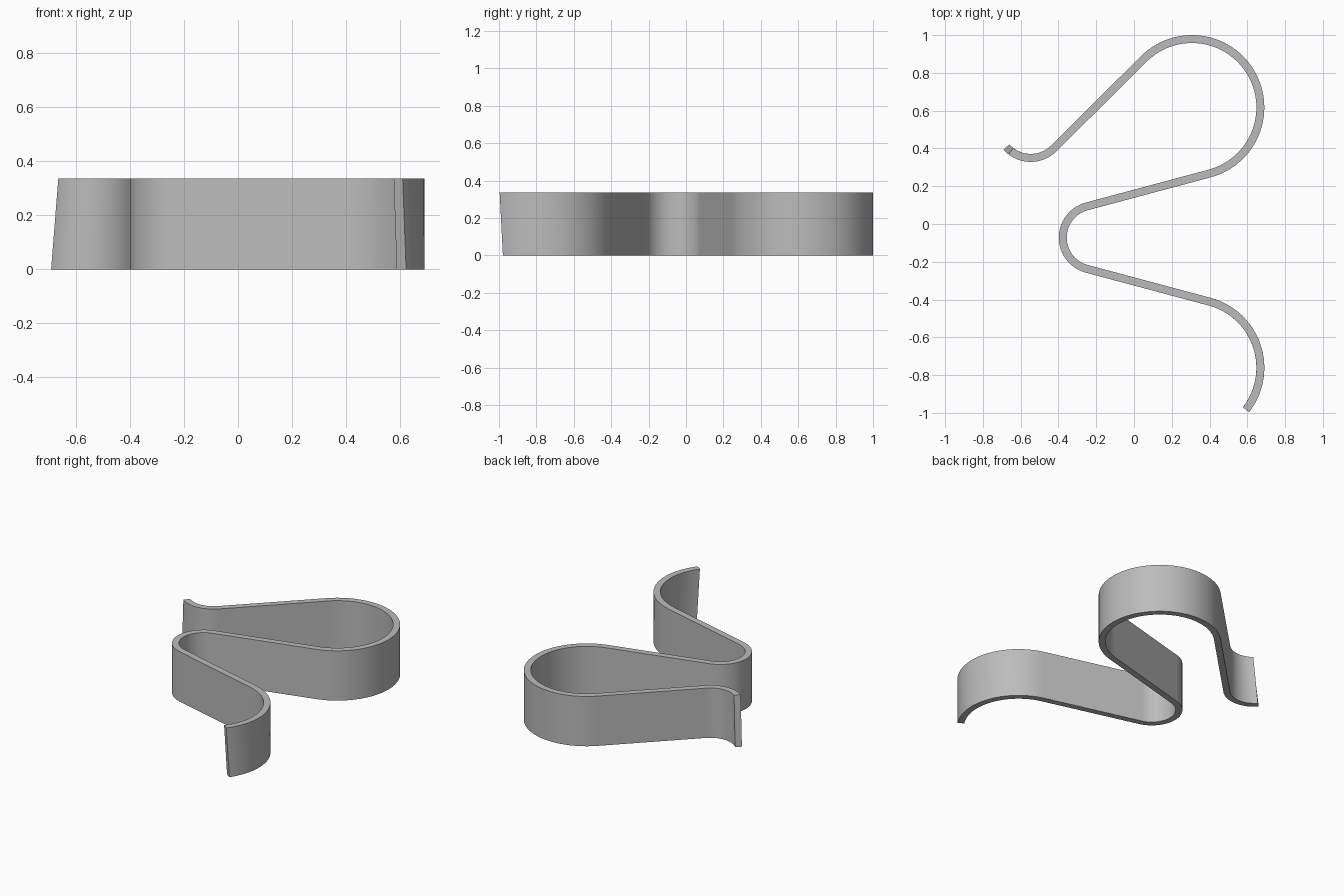
import bpy
import bmesh
import math

cube = bpy.data.objects.get("Cube")
if cube:
    bpy.data.objects.remove(cube, do_unlink=True)

HEIGHT = 0.335
HALF = 0.021  # half the band thickness

# Arcs of the centre line, joined by straight runs:
# centre x, centre y, radius, start angle (bottom, top), end angle (bottom, top), steps, turn
ARCS = [
    (0.307, -0.761, 0.362, (-34.7, -37.9), (75, 75), 32, 1),
    (-0.206, -0.072, 0.171, (255, 255), (105, 105), 32, -1),
    (0.307, 0.617, 0.362, (-75, -75), (135, 135), 56, 1),
    (-0.547, 0.524, 0.174, (315, 315), (222.2, 232.8), 24, -1),
]


def arc_sections(cx, cy, r, start, end, steps, turn):
    """Four corners per section: bottom left, bottom right, top right, top left of the path."""
    for i in range(steps + 1):
        t = i / steps
        low, high = (math.radians(s + (e - s) * t) for s, e in zip(start, end))
        corners = [(low, -turn, 0), (low, turn, 0), (high, turn, HEIGHT), (high, -turn, HEIGHT)]
        yield [(cx + (r + side * HALF) * math.cos(a), cy + (r + side * HALF) * math.sin(a), z)
               for a, side, z in corners]


# Sweep the rectangular section along the path
bm = bmesh.new()
rings = [[bm.verts.new(p) for p in sec] for arc in ARCS for sec in arc_sections(*arc)]
for a, b in zip(rings, rings[1:]):
    for k in range(4):
        n = (k + 1) % 4
        bm.faces.new((a[k], a[n], b[n], b[k]))
bm.faces.new(rings[0])
bm.faces.new(rings[-1][::-1])
bmesh.ops.recalc_face_normals(bm, faces=bm.faces)

mesh = bpy.data.meshes.new("spring_band")
bm.to_mesh(mesh)
bm.free()
band = bpy.data.objects.new("spring_band", mesh)
bpy.context.collection.objects.link(band)

# Plain grey finish
grey = bpy.data.materials.new("light_grey")
grey.use_nodes = True
colour = (0.5, 0.5, 0.5, 1)
grey.diffuse_color = colour
grey.node_tree.nodes["Principled BSDF"].inputs["Base Color"].default_value = colour
mesh.materials.append(grey)

# Smooth bends with crisp rims
bpy.ops.object.select_all(action='DESELECT')
band.select_set(True)
bpy.context.view_layer.objects.active = band
bpy.ops.object.shade_smooth_by_angle(angle=math.radians(30))
